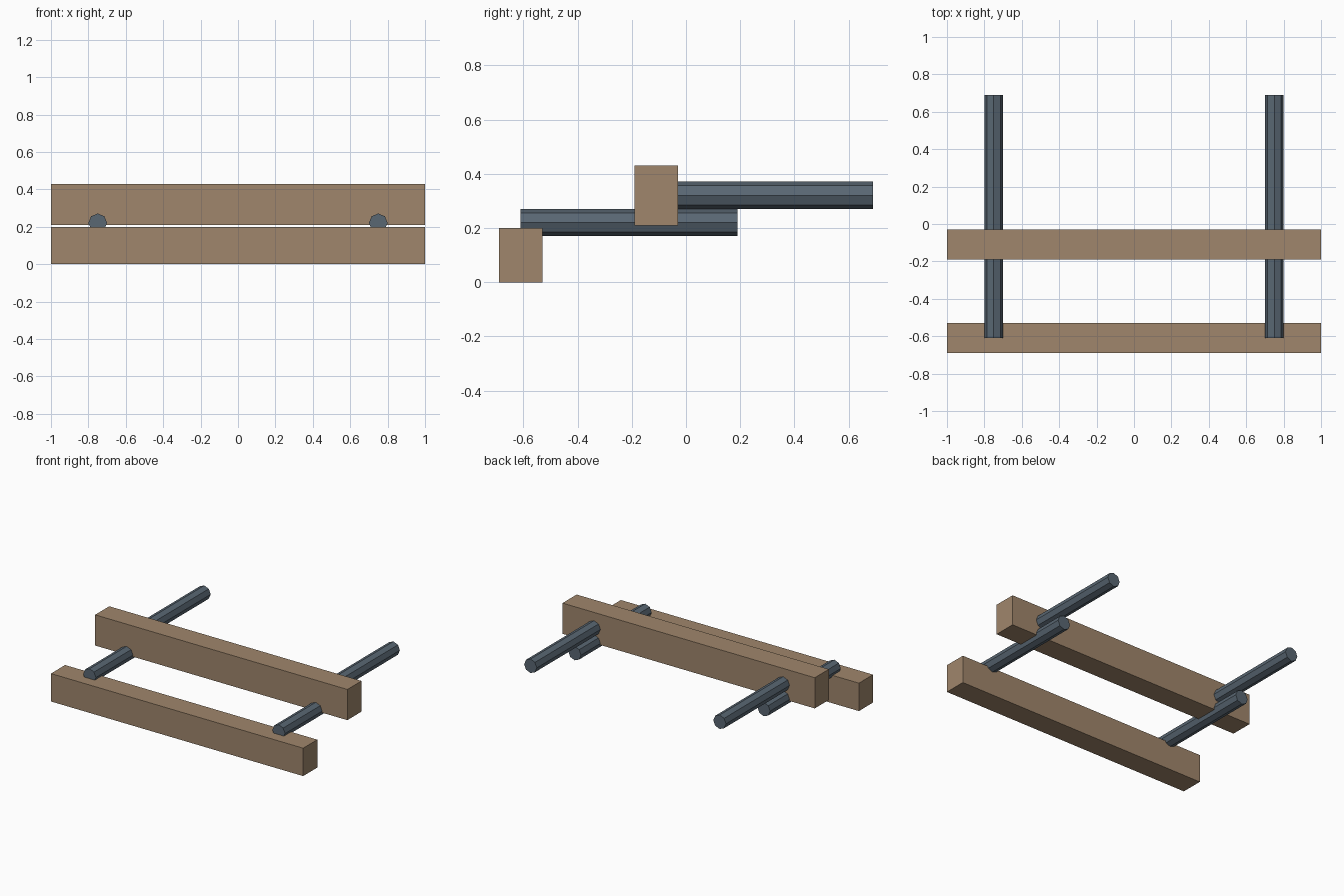
import bpy, math

if "Cube" in bpy.data.objects:
    bpy.data.objects.remove(bpy.data.objects["Cube"])


def material(name, color):
    m = bpy.data.materials.new(name)
    m.diffuse_color = (*color, 1)
    m.use_nodes = True
    m.node_tree.nodes["Principled BSDF"].inputs["Base Color"].default_value = m.diffuse_color
    return m


wood = material("wood", (0.35, 0.24, 0.15))
steel = material("steel", (0.10, 0.135, 0.17))


def beam(name, y0, y1, z0, z1):
    bpy.ops.mesh.primitive_cube_add(size=1, location=(0, (y0 + y1) / 2, (z0 + z1) / 2))
    ob = bpy.context.object
    ob.name = name
    ob.scale = (2, y1 - y0, z1 - z0)
    bpy.ops.object.transform_apply(location=False, rotation=False, scale=True)
    ob.data.materials.append(wood)


def rod(name, x, y0, y1, z):
    # Octagonal bar along y, corners pointing up and sideways
    bpy.ops.mesh.primitive_cylinder_add(vertices=8, radius=0.05, depth=y1 - y0,
                                        location=(x, (y0 + y1) / 2, z),
                                        rotation=(math.pi / 2, 0, 0))
    ob = bpy.context.object
    ob.name = name
    ob.data.materials.append(steel)


# Two timber beams, the rear one raised
beam("front_beam", -0.69, -0.53, 0.0, 0.20)
beam("rear_beam", -0.19, -0.03, 0.21, 0.43)

# Stacked telescoping rods on each side
for side, x in (("left", -0.75), ("right", 0.75)):
    rod(side + "_lower_rod", x, -0.61, 0.19, 0.221)
    rod(side + "_upper_rod", x, -0.11, 0.69, 0.321)
